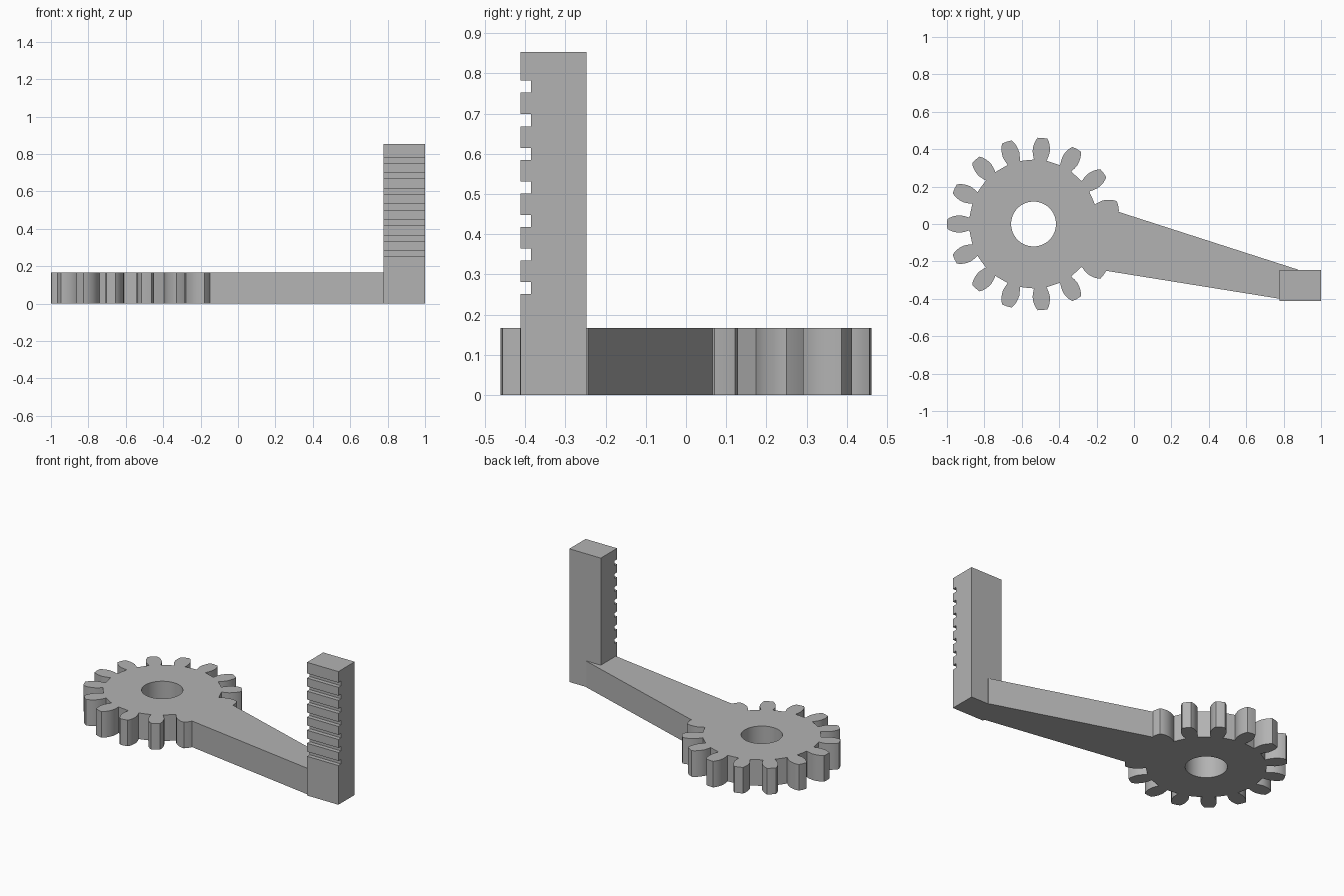
import bpy, bmesh, math
from mathutils import Matrix

cube = bpy.data.objects.get("Cube")
if cube:
    bpy.data.objects.remove(cube, do_unlink=True)

THICK = 0.167
HUB_X = -0.537
ROOT_R, TEETH = 0.343, 15

grey = bpy.data.materials.new("plain grey")
grey.use_nodes = True
grey.diffuse_color = (0.45, 0.45, 0.45, 1)
grey.node_tree.nodes["Principled BSDF"].inputs["Base Color"].default_value = grey.diffuse_color


def prism(name, outline, depth, matrix=Matrix()):
    """Extrude a flat outline along local z, then place it."""
    bm = bmesh.new()
    face = bm.faces.new([bm.verts.new((x, y, 0)) for x, y in outline])
    ext = bmesh.ops.extrude_face_region(bm, geom=[face])
    moved = [g for g in ext["geom"] if isinstance(g, bmesh.types.BMVert)]
    bmesh.ops.translate(bm, verts=moved, vec=(0, 0, depth))
    bmesh.ops.recalc_face_normals(bm, faces=bm.faces)
    bm.transform(matrix)
    mesh = bpy.data.meshes.new(name)
    bm.to_mesh(mesh)
    bm.free()
    mesh.materials.append(grey)
    obj = bpy.data.objects.new(name, mesh)
    bpy.context.collection.objects.link(obj)
    return obj


def combine(target, tool, operation):
    """Apply a boolean and discard the tool."""
    mod = target.modifiers.new("join", "BOOLEAN")
    mod.operation, mod.solver, mod.object = operation, "EXACT", tool
    bpy.context.view_layer.objects.active = target
    bpy.ops.object.modifier_apply(modifier=mod.name)
    bpy.data.objects.remove(tool, do_unlink=True)


# Gear: one rounded tooth flank (radius, half width), mirrored and repeated
flank = [(0.343, 0.034), (0.365, 0.041), (0.388, 0.046), (0.41, 0.045),
         (0.43, 0.041), (0.448, 0.034), (0.461, 0.026)]
tooth = [(r, -w) for r, w in flank] + [(0.463, 0)] + [(r, w) for r, w in reversed(flank)]
gear_outline = []
for i in range(TEETH):
    a = math.pi + i * math.tau / TEETH
    c, s = math.cos(a), math.sin(a)
    gear_outline += [(HUB_X + r * c - w * s, r * s + w * c) for r, w in tooth]
    mid = a + math.pi / TEETH
    gear_outline += [(HUB_X + ROOT_R * math.cos(mid + d), ROOT_R * math.sin(mid + d))
                     for d in (-0.05, 0, 0.05)]
lever = prism("geared_lever", gear_outline, THICK)

# Tapered arm, running from inside the gear to inside the post
arm = prism("arm", [(-0.3, -0.226), (0.8, -0.403), (0.877, -0.3),
                    (0.877, -0.244), (-0.3, 0.135)], THICK)
combine(lever, arm, "UNION")

# Upright post: side profile in y and z, with square rack notches on the front
FRONT, BACK, GROOVE = -0.412, -0.247, -0.385
side = [(BACK, 0), (BACK, 0.853), (FRONT, 0.853)]
for i in reversed(range(7)):
    low = 0.251 + i * THICK / 2
    high = low + 0.03
    side += [(FRONT, high), (GROOVE, high), (GROOVE, low), (FRONT, low)]
side.append((FRONT, 0))
yz_to_world = Matrix(((0, 0, 1, 0.777), (1, 0, 0, 0), (0, 1, 0, 0), (0, 0, 0, 1)))
post = prism("rack_post", side, 0.223, yz_to_world)
combine(lever, post, "UNION")

# Axle hole
circle = [(HUB_X + 0.12 * math.cos(i * math.tau / 64), 0.12 * math.sin(i * math.tau / 64))
          for i in range(64)]
hole = prism("axle_hole", circle, THICK * 2, Matrix.Translation((0, 0, -THICK / 2)))
combine(lever, hole, "DIFFERENCE")

# Smooth the curved flanks and hole, keep edges crisp
bpy.ops.object.select_all(action="DESELECT")
lever.select_set(True)
bpy.context.view_layer.objects.active = lever
bpy.ops.object.shade_smooth_by_angle(angle=math.radians(25))
